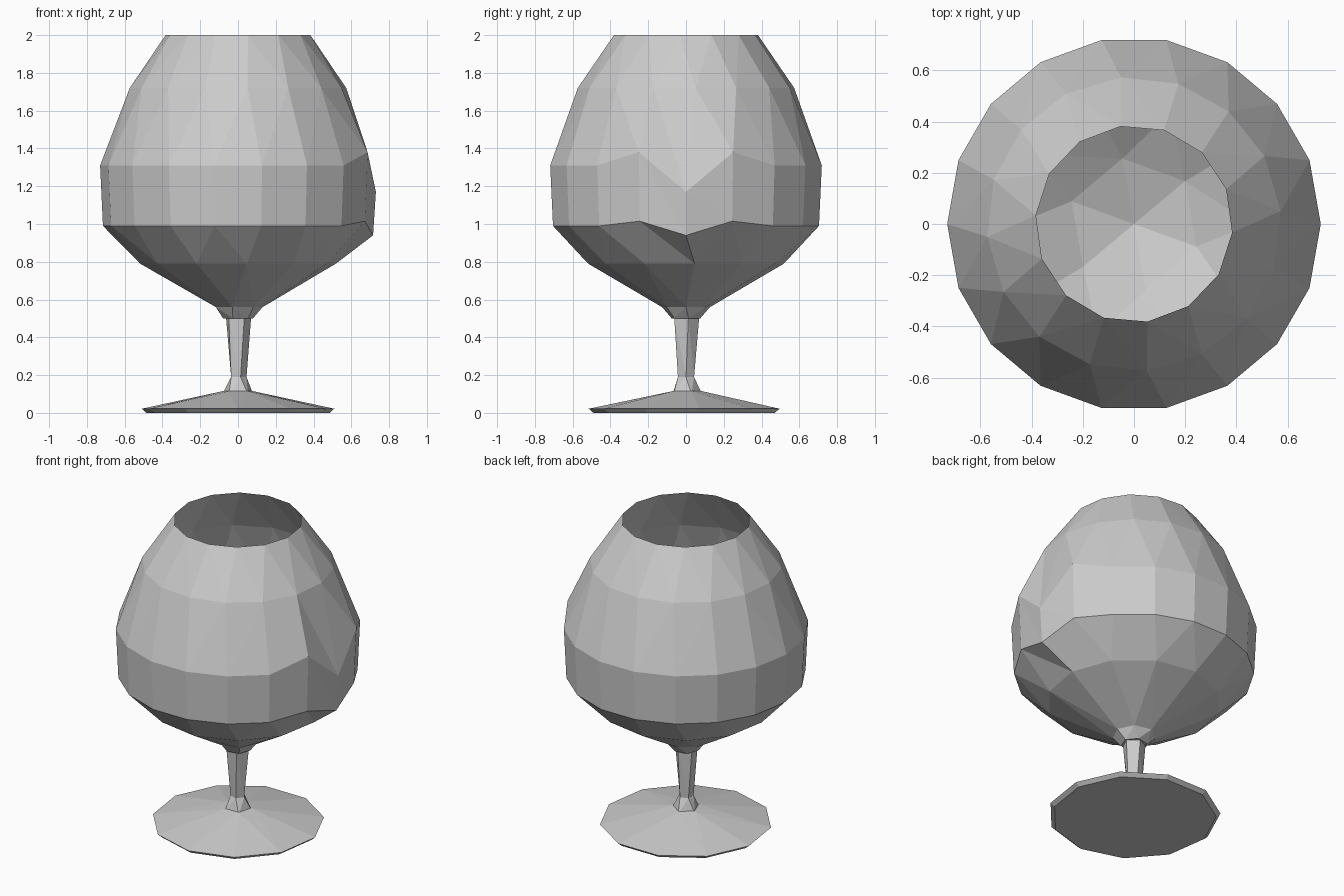
import bpy, bmesh
from math import cos, sin, tau, radians

cube = bpy.data.objects.get("Cube")
if cube:
    bpy.data.objects.remove(cube, do_unlink=True)

glass = bpy.data.materials.new("grey glass")
glass.use_nodes = True
GREY = (0.6, 0.6, 0.6, 1)
glass.diffuse_color = GREY
glass.node_tree.nodes["Principled BSDF"].inputs["Base Color"].default_value = GREY


def side_dip(angle, amount):
    """Uneven faceting on the +x side: one corner drops, its neighbours rise."""
    off = min(angle % tau, tau - angle % tau)
    return -amount if off < 0.1 else amount / 2 if off < 0.5 else 0


def make_ring(bm, sides, radius, z, turn=0, dip=0):
    ring = []
    for i in range(sides):
        a = tau * i / sides + radians(turn)
        v = bm.verts.new((radius * cos(a), radius * sin(a), z + side_dip(a, dip)))
        ring.append((a, v))
    return ring


def stitch(bm, low, high):
    """Join two rings that may have different numbers of corners."""
    i = j = 0
    n, m = len(low), len(high)

    def angle(ring, k):
        return ring[0][0] + tau * k / len(ring)

    while i < n or j < m:
        a, b = low[i % n][1], high[j % m][1]
        step_low = j >= m or (i < n and angle(low, i + 0.5) <= angle(high, j + 0.5))
        if step_low:
            i += 1
            corners = (a, low[i % n][1], b)
        else:
            j += 1
            corners = (a, high[j % m][1], b)
        if len(set(corners)) == 3:
            bm.faces.new(corners)


def faceted(name, rings, cap_start=False, cap_end=False):
    bm = bmesh.new()
    loops = [make_ring(bm, *r) for r in rings]
    for low, high in zip(loops, loops[1:]):
        stitch(bm, low, high)
    if cap_start:
        bm.faces.new([v for _, v in reversed(loops[0])])
    if cap_end:
        bm.faces.new([v for _, v in loops[-1]])
    bmesh.ops.recalc_face_normals(bm, faces=bm.faces)
    # merge almost coplanar triangles into larger facets
    bmesh.ops.dissolve_limit(bm, angle_limit=radians(1), verts=bm.verts, edges=bm.edges)
    mesh = bpy.data.meshes.new(name)
    bm.to_mesh(mesh)
    bm.free()
    mesh.materials.append(glass)
    obj = bpy.data.objects.new(name, mesh)
    bpy.context.collection.objects.link(obj)
    return obj


# Bowl: outer wall from the stem up to the rim, then the inner wall back down
# ring = sides, radius, height, turn, dip
faceted("bowl", [
    (6, 0.08, 0.5, 10),
    (7, 0.13, 0.56),
    (12, 0.52, 0.79, 5),
    (18, 0.715, 0.99, 0, 0.05),
    (18, 0.73, 1.31, 0, 0.14),
    (16, 0.575, 1.72, 5),
    (14, 0.385, 2.0, -5),
    (14, 0.55, 1.71),
    (16, 0.69, 1.31),
    (14, 0.66, 1.0),
    (10, 0.46, 0.83),
    (6, 0.26, 0.7, -20),
    (1, 0, 0.62),
], cap_start=True)

# Stem: tapered, flaring out where it meets the foot
faceted("stem", [
    (5, 0.085, 0.1, 20),
    (5, 0.045, 0.19, 0),
    (5, 0.07, 0.5, 10),
], cap_start=True, cap_end=True)

# Foot: shallow cone on a thin flat disc
faceted("foot", [
    (11, 0.49, 0.0, 8),
    (11, 0.515, 0.022, 8),
    (5, 0.085, 0.115, 20),
], cap_start=True, cap_end=True)
